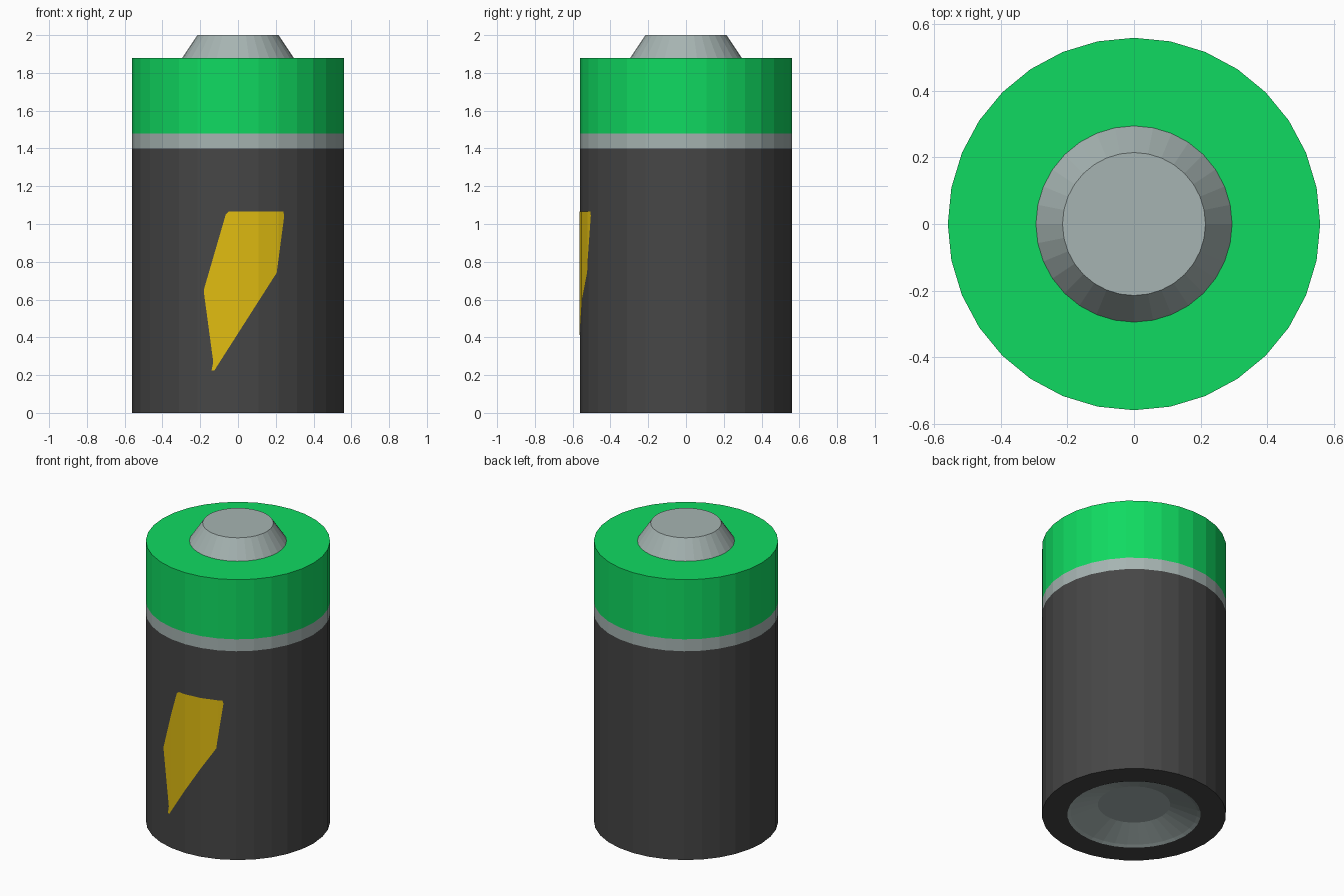
import bpy, bmesh, math

if "Cube" in bpy.data.objects:
    bpy.data.objects.remove(bpy.data.objects["Cube"])

SIDES = 32
R = 0.56


def material(name, rgb):
    def lin(c):
        c /= 255
        return c / 12.92 if c <= 0.04045 else ((c + 0.055) / 1.055) ** 2.4
    m = bpy.data.materials.new(name)
    m.diffuse_color = (*[lin(c) for c in rgb], 1)
    m.use_nodes = True
    m.node_tree.nodes["Principled BSDF"].inputs["Base Color"].default_value = m.diffuse_color
    return m


charcoal = material("charcoal", (70, 70, 70))
metal = material("grey metal", (166, 180, 178))
green = material("green", (16, 218, 97))
yellow = material("yellow", (224, 188, 17))


def finish(name, bm, mat):
    me = bpy.data.meshes.new(name)
    bm.to_mesh(me)
    bm.free()
    me.materials.append(mat)
    ob = bpy.data.objects.new(name, me)
    bpy.context.collection.objects.link(ob)
    return ob


def lathe(name, profile, mat):
    """Spin (radius, z) points round z; profile runs bottom centre > outside > top centre."""
    bm = bmesh.new()
    rings = []
    for r, z in profile:
        if r == 0:
            rings.append([bm.verts.new((0, 0, z))] * SIDES)
        else:
            rings.append([bm.verts.new((r * math.cos(math.tau * i / SIDES),
                                        r * math.sin(math.tau * i / SIDES), z))
                          for i in range(SIDES)])
    for a, b in zip(rings, rings[1:]):
        for i in range(SIDES):
            j = (i + 1) % SIDES
            bm.faces.new(dict.fromkeys((a[i], a[j], b[j], b[i])))
    return finish(name, bm, mat)


# Battery shell, from the hollow base to the raised terminal
lathe("base_contact", [(0, 0.07), (0.22, 0.07), (0.385, 0.01), (0.405, 0)], metal)
lathe("body_sleeve", [(0.405, 0), (R, 0), (R, 1.40)], charcoal)
lathe("grey_band", [(R, 1.40), (R, 1.48)], metal)
lathe("green_collar", [(R, 1.48), (R, 1.88), (0.295, 1.88)], green)
lathe("top_terminal", [(0.295, 1.88), (0.215, 2.0), (0, 2.0)], metal)

# Lightning bolt: flat outline, cut at the facet edges and wrapped onto the sleeve
outline = [(-0.05, 1.066), (-0.065, 1.05), (-0.18, 0.655), (-0.18, 0.633),
           (-0.075, 0.63), (-0.065, 0.61), (-0.14, 0.225), (-0.125, 0.225),
           (0.205, 0.742), (0.205, 0.76), (0.065, 0.763), (0.055, 0.785),
           (0.245, 1.045), (0.24, 1.066)]
cuts = [R * math.sin(math.tau * k / SIDES) for k in range(-3, 4)]
bm = bmesh.new()
bm.faces.new([bm.verts.new((x, 0, z)) for x, z in outline])
bmesh.ops.triangulate(bm, faces=bm.faces[:])
for x in cuts:
    bmesh.ops.bisect_plane(bm, geom=bm.verts[:] + bm.edges[:] + bm.faces[:],
                           plane_co=(x, 0, 0), plane_no=(1, 0, 0))
for v in bm.verts:
    for a, b in zip(cuts, cuts[1:]):
        if a - 1e-5 <= v.co.x <= b + 1e-5:
            t = (v.co.x - a) / (b - a)
            ya, yb = math.sqrt(R * R - a * a), math.sqrt(R * R - b * b)
            v.co.y = -(ya + (yb - ya) * t) - 0.003
            break
bm.normal_update()
bmesh.ops.reverse_faces(bm, faces=[f for f in bm.faces if f.normal.y > 0])
finish("lightning_bolt", bm, yellow)
